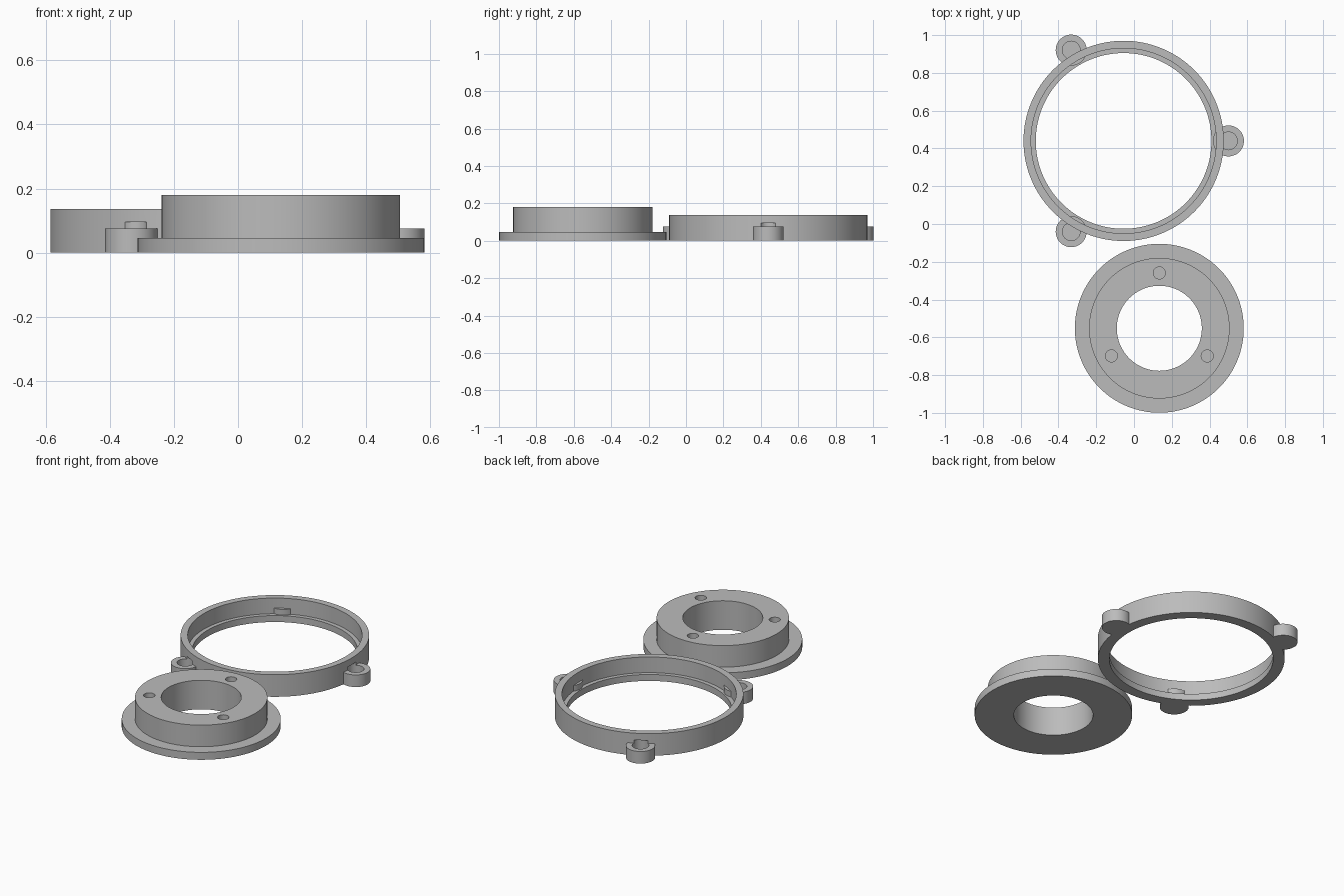
import bpy
import bmesh
from math import cos, sin, tau, radians

cube = bpy.data.objects.get("Cube")
if cube:
    bpy.data.objects.remove(cube, do_unlink=True)

# Single grey plastic
grey = bpy.data.materials.new("grey plastic")
grey.use_nodes = True
COLOUR = (0.5, 0.5, 0.5, 1)
grey.diffuse_color = COLOUR
grey.node_tree.nodes["Principled BSDF"].inputs["Base Color"].default_value = COLOUR


def add_object(name, bm, location):
    bmesh.ops.recalc_face_normals(bm, faces=bm.faces)
    mesh = bpy.data.meshes.new(name)
    bm.to_mesh(mesh)
    bm.free()
    mesh.materials.append(grey)
    obj = bpy.data.objects.new(name, mesh)
    obj.location = location
    bpy.context.collection.objects.link(obj)
    return obj


def lathe(name, profile, centre, steps=128):
    """Turn a closed (radius, height) outline around the vertical axis."""
    bm = bmesh.new()
    loops = [[bm.verts.new((r * cos(tau * i / steps), r * sin(tau * i / steps), z))
              for r, z in profile] for i in range(steps)]
    n = len(profile)
    for i in range(steps):
        a, b = loops[i], loops[(i + 1) % steps]
        for j in range(n):
            k = (j + 1) % n
            bm.faces.new((a[j], b[j], b[k], a[k]))
    return add_object(name, bm, (*centre, 0))


def cylinder(name, radius, bottom, top, centre, steps=48):
    bm = bmesh.new()
    bmesh.ops.create_cone(bm, cap_ends=True, segments=steps, radius1=radius,
                          radius2=radius, depth=top - bottom)
    return add_object(name, bm, (*centre, (bottom + top) / 2))


def combine(target, tool, operation):
    """Apply a boolean and discard the tool object."""
    bpy.context.view_layer.objects.active = target
    mod = target.modifiers.new("combine", 'BOOLEAN')
    mod.operation = operation
    mod.solver = 'EXACT'
    mod.object = tool
    tool.hide_render = True
    bpy.ops.object.modifier_apply(modifier=mod.name)
    bpy.data.objects.remove(tool, do_unlink=True)


def around(centre, distance, start):
    """Three points evenly spaced on a circle."""
    for turn in (0, 120, 240):
        a = radians(start + turn)
        yield centre[0] + distance * cos(a), centre[1] + distance * sin(a)


# Outer ring with an inner ledge
RING = (-0.055, 0.44)
ring = lathe("outer_ring", [(0.465, 0), (0.53, 0), (0.53, 0.137), (0.49, 0.137),
                            (0.49, 0.04), (0.465, 0.04)], RING)

# Side bosses, each with a blind pocket biting into the ring wall
spots = list(around(RING, 0.555, 0))
for spot in spots:
    combine(ring, cylinder("boss", 0.082, 0, 0.075, spot), 'UNION')
for spot in spots:
    combine(ring, cylinder("pocket", 0.047, 0.03, 0.095, spot), 'DIFFERENCE')

# Stepped hub with a wide base flange and a central bore
HUB = (0.134, -0.552)
hub = lathe("flanged_hub", [(0.225, 0), (0.447, 0), (0.447, 0.046), (0.372, 0.046),
                            (0.372, 0.18), (0.225, 0.18)], HUB)

# Blind screw holes in the hub top
for spot in around(HUB, 0.293, 90):
    combine(hub, cylinder("screw_hole", 0.032, 0.06, 0.2, spot, 32), 'DIFFERENCE')

# Smooth walls with crisp edges
bpy.ops.object.select_all(action='DESELECT')
for obj in (ring, hub):
    obj.select_set(True)
bpy.context.view_layer.objects.active = ring
bpy.ops.object.shade_smooth_by_angle(angle=radians(30))
